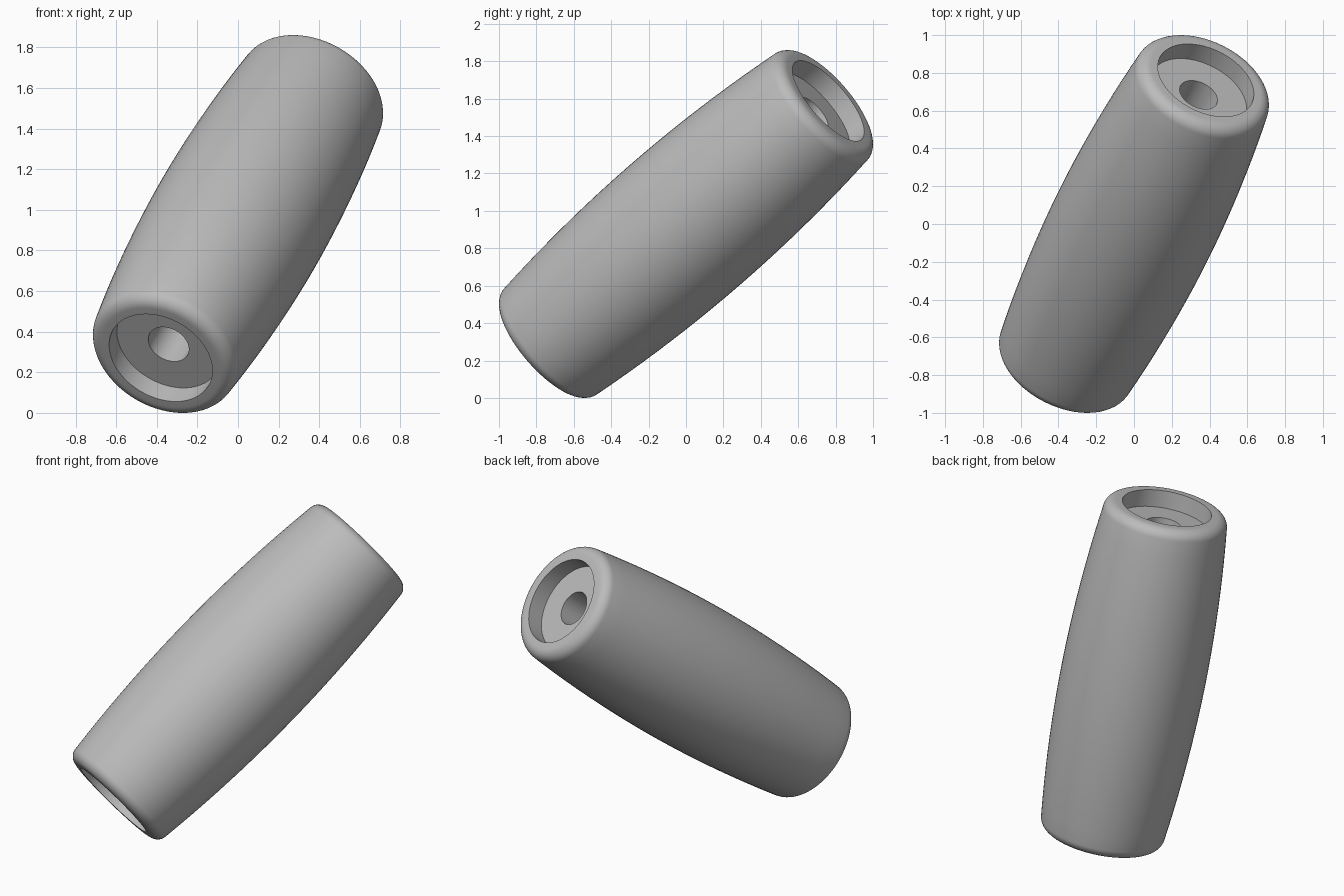
import bpy, bmesh, math
from mathutils import Vector

cube = bpy.data.objects.get("Cube")
if cube:
    bpy.data.objects.remove(cube, do_unlink=True)

# One plain grey for the whole grip
grey = bpy.data.materials.new("plain grey")
grey.use_nodes = True
colour = (0.5, 0.5, 0.5, 1)
grey.diffuse_color = colour
grey.node_tree.nodes["Principled BSDF"].inputs["Base Color"].default_value = colour

SEGMENTS = 64
MID_R = 0.435                                # widest radius, halfway along
RIM_A, RIM_R, FILLET = 1.008, 0.31, 0.068    # centre and radius of rim rounding
RECESS_R, FLOOR_A, BORE_R = 0.272, 0.967, 0.107
SLOPE = math.radians(6.5)                    # barrel slope where it meets the rim

# Half profile as (radius, distance along axis): bore, recess, rounded rim, barrel
end = RIM_A + FILLET
half = [(BORE_R, FLOOR_A), (RECESS_R, FLOOR_A), (RECESS_R, end)]
for i in range(9):
    t = math.pi / 2 + (SLOPE - math.pi / 2) * i / 8
    half.append((RIM_R + FILLET * math.cos(t), RIM_A + FILLET * math.sin(t)))
edge_r, edge_a = half[-1]
for i in range(1, 11):
    a = edge_a * (1 - i / 10)
    half.append((MID_R - (MID_R - edge_r) * (a / edge_a) ** 2, a))
profile = half + [(r, -a) for r, a in reversed(half[:-1])]

# Turn the closed profile around the axis
bm = bmesh.new()
rings = []
for k in range(SEGMENTS):
    t = 2 * math.pi * k / SEGMENTS
    rings.append([bm.verts.new((r * math.cos(t), r * math.sin(t), a)) for r, a in profile])
n = len(profile)
for k in range(SEGMENTS):
    here, there = rings[k], rings[(k + 1) % SEGMENTS]
    for j in range(n):
        m = (j + 1) % n
        bm.faces.new((here[j], there[j], there[m], here[m]))
bmesh.ops.recalc_face_normals(bm, faces=bm.faces)

mesh = bpy.data.meshes.new("grip")
bm.to_mesh(mesh)
bm.free()
mesh.materials.append(grey)
grip = bpy.data.objects.new("grip", mesh)
bpy.context.collection.objects.link(grip)

# Lean the grip back and to its left
axis = Vector((math.sqrt(2), math.sqrt(8), math.sqrt(6)))
grip.rotation_euler = axis.to_track_quat("Z", "Y").to_euler()
grip.location = (0, 0, 0.93)

bpy.ops.object.select_all(action="DESELECT")
grip.select_set(True)
bpy.context.view_layer.objects.active = grip
bpy.ops.object.shade_smooth_by_angle(angle=math.radians(30))
